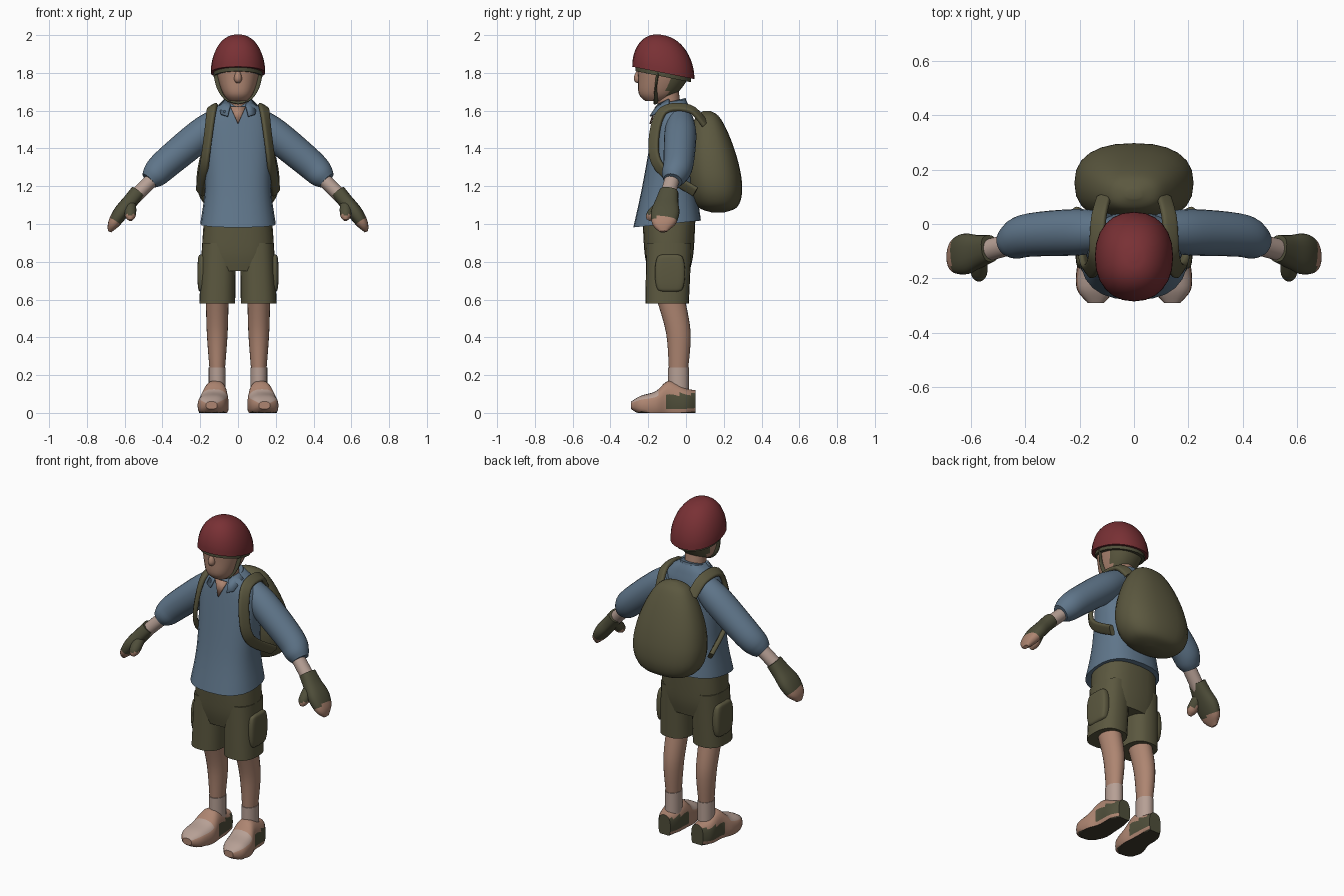
import bpy, bmesh, math
from mathutils import Vector

old = bpy.data.objects.get("Cube")
if old:
    bpy.data.objects.remove(old, do_unlink=True)


def material(name, r, g, b):
    m = bpy.data.materials.new(name)
    m.use_nodes = True
    m.diffuse_color = (r, g, b, 1)
    m.node_tree.nodes["Principled BSDF"].inputs["Base Color"].default_value = (r, g, b, 1)
    return m


red = material("helmet red", .19, .03, .035)
blue = material("shirt blue", .115, .18, .255)
olive = material("canvas olive", .105, .097, .05)
moss = material("glove moss", .08, .078, .043)
skin = material("skin", .42, .235, .165)
pale = material("pale cloth", .47, .35, .3)
dark = material("sole dark", .05, .043, .027)

X, Y, Z = Vector((1, 0, 0)), Vector((0, 1, 0)), Vector((0, 0, 1))


def finish(bm, name, mats, paint=None):
    bmesh.ops.recalc_face_normals(bm, faces=bm.faces)
    for f in bm.faces:
        if paint:
            f.material_index = mats.index(paint(f.calc_center_median(), f.normal))
    mesh = bpy.data.meshes.new(name)
    bm.to_mesh(mesh)
    bm.free()
    for m in mats:
        mesh.materials.append(m)
    ob = bpy.data.objects.new(name, mesh)
    bpy.context.collection.objects.link(ob)
    bpy.ops.object.select_all(action='DESELECT')
    ob.select_set(True)
    bpy.context.view_layer.objects.active = ob
    bpy.ops.object.shade_smooth_by_angle(angle=math.radians(45))
    return ob


def spline(rows, steps=5):
    """Smooth Catmull-Rom curve through rows of numbers."""
    padded = [rows[0], *rows, rows[-1]]
    out = []
    for quad in zip(padded, padded[1:], padded[2:], padded[3:]):
        for k in range(steps):
            t = k / steps
            out.append([b + t * ((c - a) + t * ((2 * a - 5 * b + 4 * c - d)
                        + t * (3 * b - a - 3 * c + d))) / 2
                        for a, b, c, d in zip(*quad)])
    return out + [rows[-1]]


def bulge(angle, power):
    """Point on a rounded-square outline."""
    return [math.copysign(abs(w) ** (2 / power), w) for w in (math.cos(angle), math.sin(angle))]


def loft(name, rows, *mats, section=(), axis=None, ref=lambda p: X, power=2, side=1,
         paint=None, floor=None, sides=24):
    """Skin rows of x, y, z, half width, half depth; without an axis rings follow the path."""
    rows = spline([(*r, *section) for r in rows])
    mid = [Vector((r[0] * side, r[1], r[2])) for r in rows]
    bm = bmesh.new()
    rings = []
    for i, (row, p) in enumerate(zip(rows, mid)):
        t = (axis or mid[min(i + 1, len(mid) - 1)] - mid[max(i - 1, 0)]).normalized()
        u = (ref(p) - t * t.dot(ref(p))).normalized()
        v = t.cross(u)
        ring = []
        for k in range(sides):
            c, s = bulge(math.tau * k / sides, power)
            co = p + u * c * row[3] + v * s * row[-1]
            if floor is not None:
                co.z = max(co.z, floor)
            ring.append(bm.verts.new(co))
        rings.append(ring)
    for a, b in zip(rings, rings[1:]):
        for k in range(sides):
            n = (k + 1) % sides
            bm.faces.new((a[k], a[n], b[n], b[k]))
    bm.faces.new(rings[0])
    bm.faces.new(rings[-1])
    return finish(bm, name, mats, paint)


def blob(name, center, size, mat, start=-1.5, full=1, taper=0, lean=0, axis=Z, **options):
    """Egg or dome: taper narrows the top, lean moves it forward, full squares it."""
    (x, y, z), (width, depth, height) = center, size
    rows = []
    for k in range(9):
        angle = start + (1.5 - start) * k / 8
        up = math.sin(angle)
        grow = math.cos(angle) ** full * (1 - taper * up)
        rows.append((x, y - lean * up, z + height * up, width * grow, depth * grow))
    return loft(name, rows, mat, axis=axis, **options)


def plate(name, corners, mat, side=1):
    """Thin flat panel."""
    bm = bmesh.new()
    bm.faces.new([bm.verts.new((x * side, y, z)) for x, y, z in corners])
    mod = finish(bm, name, [mat]).modifiers.new("thickness", 'SOLIDIFY')
    mod.thickness = .008
    mod.offset = 0


def head_paint(c, n):
    return olive if c.z > 1.83 or (c.y > -.1 and c.z > 1.68) else skin


def hand_paint(c, n):
    return skin if c.z - abs(c.x) * .8 < .5 else moss


def thumb_paint(c, n):
    return skin if c.z < 1.05 else moss


def shoe_paint(c, n):
    if c.z < .005:
        return dark
    if c.y > -.1 and .03 < c.z < .1:
        return moss
    return pale if c.y < -.15 and n.z > .45 else skin


def outward(p):
    return p - Vector((0, -.06, 1.4))


def sideways(p):
    return Y


# Head, with hair at the back, nose and neck
loft("head", [(0, -.17, 1.65, .045, .045), (0, -.15, 1.69, .08, .1),
              (0, -.12, 1.78, .11, .135), (0, -.12, 1.87, .12, .14)],
     skin, olive, axis=Z, power=2.3, paint=head_paint)
blob("nose", (0, -.25, 1.78), (.02, .025, .035), skin, taper=.3)
loft("neck", [(0, -.08, 1.55), (0, -.1, 1.72)], skin, section=[.06], axis=Z)

# Helmet with lining
tilt = Vector((0, .2, 1))
blob("helmet", (0, -.12, 1.8), (.144, .168, .2), red, start=0, full=.9, axis=tilt, power=2.2)
loft("helmet_lining", [(0, -.12, 1.78), (0, -.12, 1.81)], moss, section=(.13, .15), axis=tilt)

# Shirt body, open neck and collar
loft("shirt_body", [(0, -.1, 1, .2, .18), (0, -.09, 1.2, .175, .145), (0, -.07, 1.5, .18, .11),
                    (0, -.07, 1.6, .14, .09), (0, -.07, 1.65, .07, .07)],
     blue, axis=Vector((0, -.1, 1)), power=2.5)
plate("open_neck", [(0, -.19, 1.53), (.04, -.16, 1.62), (-.04, -.16, 1.62)], skin)
loft("collar_band", [(0, -.07, 1.61, .09, .08), (0, -.07, 1.65, .07, .07)],
     blue, axis=Vector((0, -.25, 1)))

# Shorts seat and backpack
loft("shorts_seat", [(0, -.09, .75, .17, .11), (0, -.09, .85, .19, .13),
                     (0, -.09, 1.03, .18, .14)], olive, axis=Z, power=2.6)
blob("backpack", (0, .14, 1.33), (.207, .136, .27), olive,
     full=.65, taper=.3, lean=.03, power=2.4)

for side, tag in ((1, "left_"), (-1, "right_")):
    # Collar flap and helmet strap
    plate(tag + "collar_flap", [(.07, -.09, 1.66), (.04, -.15, 1.63), (.055, -.19, 1.57),
                                (.09, -.17, 1.58), (.1, -.09, 1.63)], blue, side)
    loft(tag + "chin_strap", [(.12, -.15, 1.8), (.1, -.16, 1.72), (.06, -.16, 1.66),
                              (0, -.16, 1.64)],
         moss, section=(.006, .012), ref=outward, side=side)

    # Sleeve, forearm and gloved hand
    loft(tag + "sleeve", [(.1, -.03, 1.55, .07), (.2, -.03, 1.47, .085), (.38, -.04, 1.32, .08),
                          (.44, -.06, 1.26, .07), (.47, -.07, 1.23, .05)],
         blue, ref=sideways, side=side)
    loft(tag + "forearm", [(.44, -.07, 1.25), (.55, -.1, 1.14)],
         pale, section=(.04, .037), ref=sideways, side=side)
    loft(tag + "hand", [(.53, -.09, 1.17, .05, .04), (.57, -.1, 1.12, .06, .04),
                        (.62, -.11, 1.06, .075, .04), (.66, -.12, 1, .06, .03),
                        (.68, -.12, .96, .02, .01)],
         moss, skin, ref=sideways, side=side, power=2.4, paint=hand_paint)
    loft(tag + "thumb", [(.57, -.11, 1.12, .03), (.57, -.18, 1.05, .03), (.57, -.2, 1.02, .01)],
         moss, skin, side=side, paint=thumb_paint)

    # Shoulder strap running over the shoulder and under the arm
    loft(tag + "backpack_strap", [(.11, .1, 1.53), (.13, .02, 1.61), (.14, -.12, 1.6),
                                  (.16, -.17, 1.45), (.18, -.14, 1.3), (.2, .05, 1.17)],
         olive, section=(.013, .03), ref=outward, side=side, power=3.5)

    # Shorts leg with side pocket
    loft(tag + "shorts_leg", [(.11, -.1, .58, .095, .115), (.1, -.09, .9, .09, .12)],
         olive, axis=Z, power=2.5, side=side)
    blob(tag + "shorts_pocket", (.185, -.085, .74), (.03, .08, .1), olive,
         full=.3, power=4, side=side)

    # Leg, sock and shoe
    loft(tag + "leg", [(.11, -.08, .6, .06, .075), (.11, -.04, .42, .055, .065),
                       (.11, -.04, .22, .04, .05)], skin, axis=Z, side=side)
    loft(tag + "sock", [(.11, -.04, .08), (.11, -.04, .24)],
         pale, section=(.045, .055), axis=Z, side=side)
    loft(tag + "shoe", [(.14, -.29, .04, .03, .02), (.14, -.24, .04, .07, .05),
                        (.13, -.16, .04, .08, .075), (.12, -.09, .06, .065, .11),
                        (.12, 0, .05, .06, .08), (.11, .05, .05, .04, .07)],
         skin, moss, pale, dark, axis=Y, side=side, power=2.6, floor=0, paint=shoe_paint)
